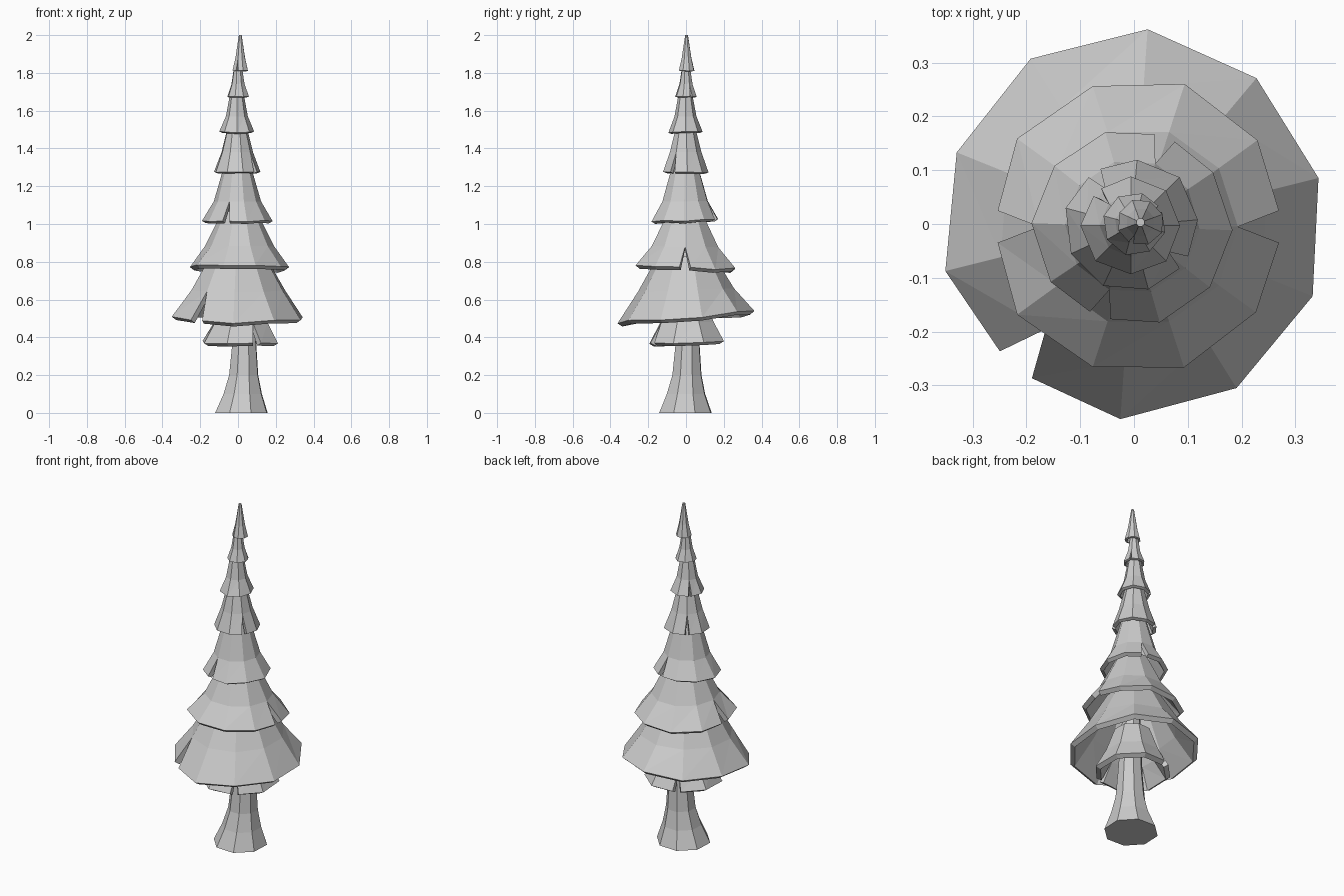
import bpy, bmesh, random
from math import cos, sin, radians, pi

if "Cube" in bpy.data.objects:
    bpy.data.objects.remove(bpy.data.objects["Cube"])

random.seed(4)


def make_object(name, bm):
    bmesh.ops.recalc_face_normals(bm, faces=bm.faces)
    mesh = bpy.data.meshes.new(name)
    bm.to_mesh(mesh)
    bm.free()
    ob = bpy.data.objects.new(name, mesh)
    bpy.context.collection.objects.link(ob)
    return ob


# Faceted trunk with flared foot: rings of (centre x, centre y, radius, z)
def trunk():
    bm = bmesh.new()
    rings = []
    for cx, cy, r, z in [(.018, -.003, .148, 0), (.025, .0, .108, .1),
                         (.03, .005, .082, .2), (.033, .008, .068, .36),
                         (.025, .005, .055, .62), (.01, 0, .03, 1.0)]:
        rings.append([bm.verts.new((cx + r * cos(k * pi / 4 + .35),
                                    cy + r * sin(k * pi / 4 + .35), z))
                      for k in range(8)])
    for a, b in zip(rings, rings[1:]):
        for k in range(8):
            j = (k + 1) % 8
            bm.faces.new((a[k], a[j], b[j], b[k]))
    bm.faces.new(rings[0][::-1])
    bm.faces.new(rings[-1])
    make_object("trunk", bm)


# Hanging skirt of needles; the rim is split open at the notch columns
def skirt(name, cx, cy, profile, n, phase, notches, tilt, thick, cap=False):
    bm = bmesh.new()
    step = 360 / n
    (rt, zt), (rm, zm), (rb, zb) = profile

    def vert(r, z, deg, t=0):
        y = r * sin(radians(deg))
        return bm.verts.new((cx + r * cos(radians(deg)), cy + y, z + t * y))

    top, mid, left, right = [], [], [], []
    for k in range(n):
        a = phase + k * step
        top.append(vert(rt, zt, a))
        mid.append(vert(rm, zm, a, tilt * .5))
        if k in notches:
            right.append(vert(rb * .96, zb, a - 6.5, tilt))
            left.append(vert(rb * .96, zb, a + 6.5, tilt))
        else:
            v = vert(rb * random.uniform(.98, 1.02),
                     zb + rb * random.uniform(-.03, .03), a, tilt)
            left.append(v)
            right.append(v)
    for k in range(n):
        j = (k + 1) % n
        bm.faces.new((mid[k], mid[j], top[j], top[k]))
        bm.faces.new((left[k], right[j], mid[j]))
        bm.faces.new((left[k], mid[j], mid[k]))
    if cap:
        bm.faces.new(top)
    ob = make_object(name, bm)
    m = ob.modifiers.new("thickness", 'SOLIDIFY')
    m.thickness = thick
    m.offset = -1


trunk()

# Skirts from bottom to top
skirt("skirt_1", .015, .005, [(.10, .62), (.15, .48), (.212, .375)], 8, -65, (0, 4), .03, .03)
skirt("skirt_2", 0, 0, [(.15, .83), (.255, .65), (.358, .508)], 10, 14, (6,), .07, .03)
skirt("skirt_3", .008, -.005, [(.09, 1.07), (.185, .88), (.274, .772)], 10, 0, (0, 5), -.04, .028)
skirt("skirt_4", -.003, -.005, [(.07, 1.31), (.125, 1.12), (.184, 1.02)], 10, -2, (2, 7), .03, .024)
skirt("skirt_5", -.005, -.003, [(.05, 1.52), (.085, 1.38), (.125, 1.275)], 9, -35, (0, 4), 0, .02)
skirt("skirt_6", -.006, -.003, [(.034, 1.70), (.058, 1.57), (.092, 1.487)], 8, 135, (0,), .03, .018)
skirt("skirt_7", 0, 0, [(.022, 1.83), (.036, 1.74), (.059, 1.675)], 8, 30, (0,), 0, .012)
skirt("treetop", .012, .003, [(.008, 2.0), (.027, 1.88), (.044, 1.812)], 8, 20, (5,), 0, .012, True)
